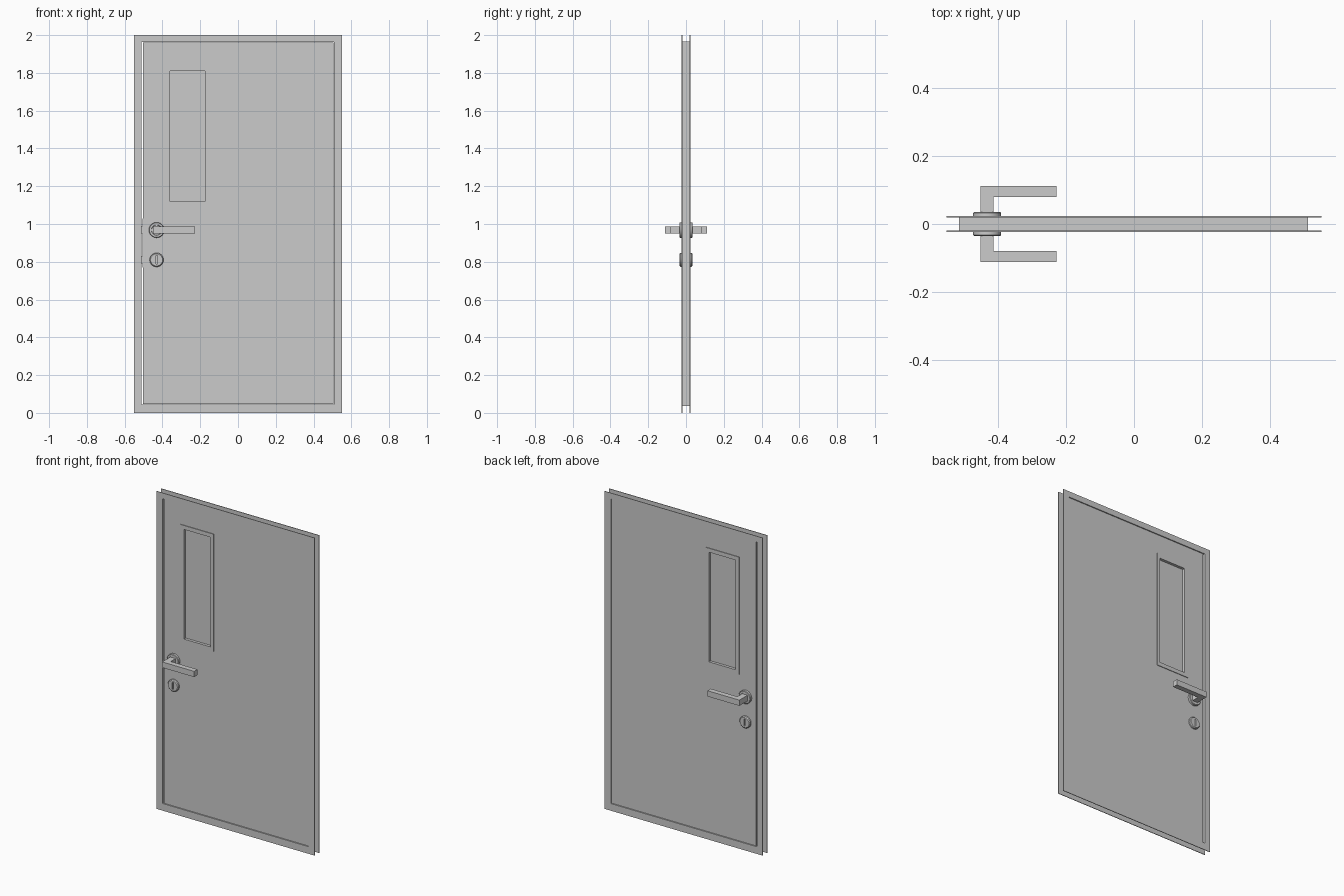
import bpy, bmesh, math

if "Cube" in bpy.data.objects:
    bpy.data.objects.remove(bpy.data.objects["Cube"])


def finish(name, bm, mirror=False, smooth=False):
    bmesh.ops.remove_doubles(bm, verts=bm.verts, dist=1e-6)
    bmesh.ops.recalc_face_normals(bm, faces=bm.faces)
    me = bpy.data.meshes.new(name)
    bm.to_mesh(me)
    bm.free()
    ob = bpy.data.objects.new(name, me)
    bpy.context.collection.objects.link(ob)
    if smooth:
        me.shade_smooth()
        me.set_sharp_from_angle(angle=math.radians(30))
    if mirror:
        m = ob.modifiers.new("both_sides", 'MIRROR')
        m.use_axis = (False, True, False)
        m.use_mirror_merge = False
    return ob


def box(name, x0, x1, y0, y1, z0, z1, mirror=False):
    bm = bmesh.new()
    bmesh.ops.create_cube(bm, size=1)
    for v in bm.verts:
        v.co = ((x0 + x1) / 2 + v.co.x * (x1 - x0),
                (y0 + y1) / 2 + v.co.y * (y1 - y0),
                (z0 + z1) / 2 + v.co.z * (z1 - z0))
    return finish(name, bm, mirror)


def ring(name, outer, inner, y0, y1, mirror=False):
    """Rectangular border; rectangles are (x0, x1, z0, z1)."""
    bm = bmesh.new()

    def loop(r, y):
        x0, x1, z0, z1 = r
        return [bm.verts.new((x, y, z)) for x, z in ((x0, z0), (x1, z0), (x1, z1), (x0, z1))]
    loops = [loop(outer, y0), loop(outer, y1), loop(inner, y1), loop(inner, y0)]
    for k in range(4):
        a, b = loops[k], loops[(k + 1) % 4]
        for i in range(4):
            j = (i + 1) % 4
            bm.faces.new((a[i], a[j], b[j], b[i]))
    return finish(name, bm, mirror)


def lathe(name, cx, cz, profile, mirror=True):
    """Spin (radius, depth) points about a y-directed axis, on the front side."""
    bm = bmesh.new()
    vs = [bm.verts.new((cx + r, -d, cz)) for r, d in profile]
    es = [bm.edges.new(p) for p in zip(vs, vs[1:])]
    bmesh.ops.spin(bm, geom=vs + es, cent=(cx, 0, cz), axis=(0, 1, 0),
                   angle=math.tau, steps=40)
    return finish(name, bm, mirror, smooth=True)


# Frame: a flat casing on each face, joined by a thin lining
opening = (-0.511, 0.507, 0.045, 1.963)
ring("casing", (-0.55, 0.55, 0, 2), opening, -0.0235, -0.0195, mirror=True)
ring("lining", (-0.514, 0.511, 0.037, 1.966), opening, -0.0195, 0.0195)

# Door leaf with its window cut-out
window = (-0.36, -0.175, 1.12, 1.81)
ring("door_leaf", (-0.502, 0.505, 0.047, 1.961), window, -0.0195, 0.0195)
ring("window_trim", (-0.385, -0.155, 1.095, 1.835), window, -0.0235, -0.0195, mirror=True)
box("window_glass", -0.36, -0.175, -0.006, 0.006, 1.12, 1.81)

# Lock edge plate and bolts crossing the gap
box("lock_edge_plate", -0.506, -0.500, -0.012, 0.012, 0.77, 1.03)
box("latch_bolt", -0.513, -0.500, -0.008, 0.008, 0.95, 0.99)
box("dead_bolt", -0.513, -0.500, -0.008, 0.008, 0.79, 0.83)

# Lever handle: round rose plus an L-shaped bar
cx = -0.431
lathe("handle_rose", cx, 0.968, [(0, 0.019), (0.041, 0.019), (0.041, 0.032), (0.038, 0.035),
                                 (0.028, 0.035), (0.026, 0.031), (0, 0.031)])
bm = bmesh.new()
path = [(-0.45, -0.028), (-0.45, -0.112), (-0.227, -0.112),
        (-0.227, -0.079), (-0.413, -0.079), (-0.413, -0.028)]
f = bm.faces.new([bm.verts.new((x, y, 0.95)) for x, y in path])
ext = bmesh.ops.extrude_face_region(bm, geom=[f])
bmesh.ops.translate(bm, vec=(0, 0, 0.036),
                    verts=[v for v in ext["geom"] if isinstance(v, bmesh.types.BMVert)])
finish("lever_handle", bm, mirror=True)

# Key rose with a vertical key slot
rose = lathe("key_rose", cx, 0.81, [(0, 0.019), (0.037, 0.019), (0.037, 0.029),
                                    (0.032, 0.034), (0, 0.034)], mirror=False)
slot = box("key_slot_cutter", cx - 0.004, cx + 0.004, -0.05, -0.024, 0.788, 0.832)
slot.hide_render = True
slot.hide_viewport = True
slot.display_type = 'WIRE'
cut = rose.modifiers.new("key_slot", 'BOOLEAN')
cut.operation = 'DIFFERENCE'
cut.object = slot
m = rose.modifiers.new("both_sides", 'MIRROR')
m.use_axis = (False, True, False)
m.use_mirror_merge = False
